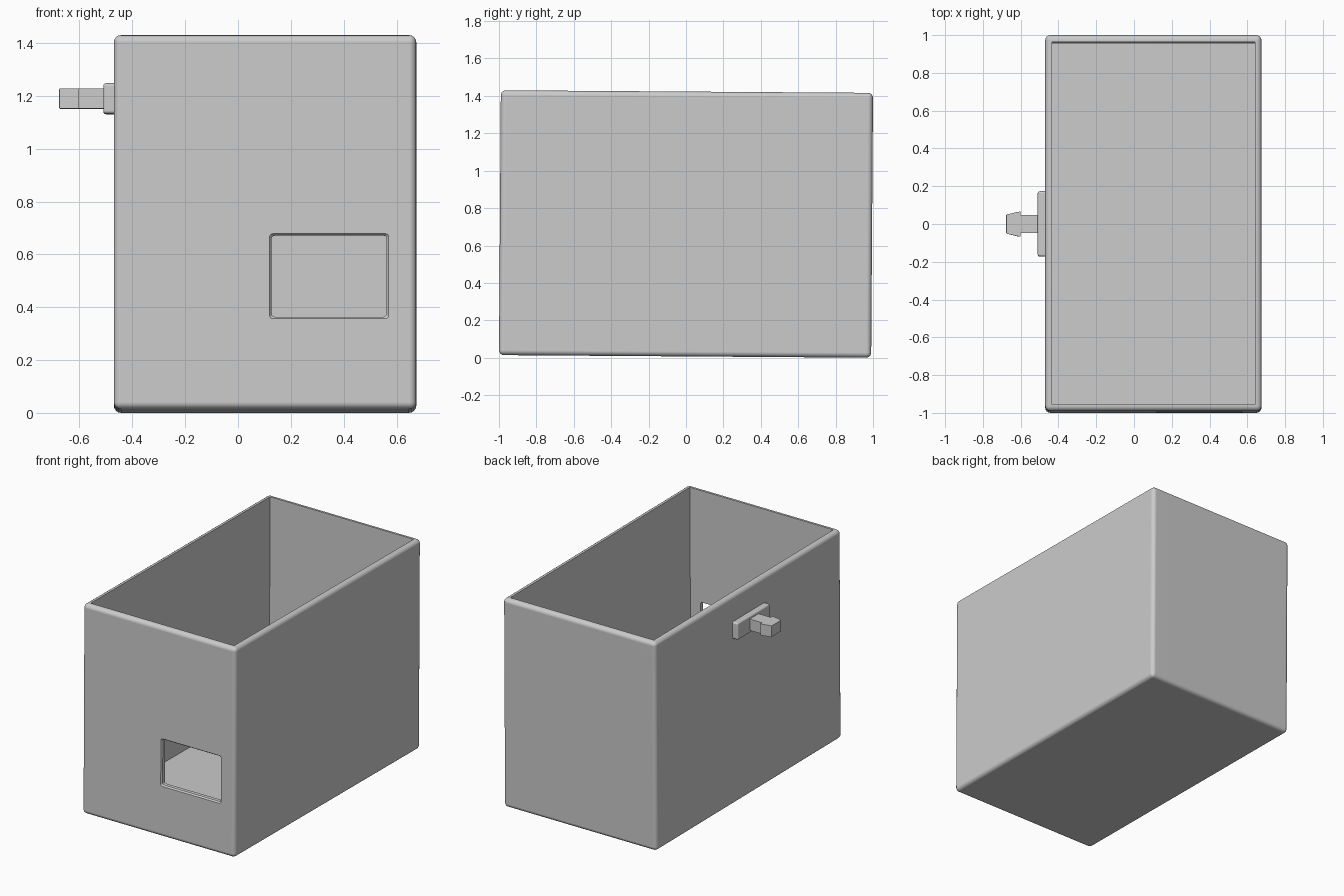
import bpy, bmesh
from mathutils import Matrix, Vector

if "Cube" in bpy.data.objects:
    bpy.data.objects.remove(bpy.data.objects["Cube"], do_unlink=True)

grey = bpy.data.materials.new("light grey")
grey.use_nodes = True
grey.diffuse_color = (0.6, 0.6, 0.6, 1)
grey.node_tree.nodes["Principled BSDF"].inputs["Base Color"].default_value = grey.diffuse_color

# The whole model leans very slightly about its middle
PIVOT = Vector((0, 0, 0.715))
LEAN = Matrix.Translation(PIVOT) @ Matrix.Rotation(-0.007, 4, "X") @ Matrix.Translation(-PIVOT)


def box(lo, hi):
    """bmesh box between two corners"""
    bm = bmesh.new()
    bmesh.ops.create_cube(bm, size=1)
    for v in bm.verts:
        v.co = [lo[i] + (v.co[i] + 0.5) * (hi[i] - lo[i]) for i in range(3)]
    return bm


def round_edges(bm, edges, radius, segments=4):
    bmesh.ops.bevel(bm, geom=edges, offset=radius, segments=segments,
                    profile=0.5, affect="EDGES", clamp_overlap=True)


def make(name, bm):
    bmesh.ops.recalc_face_normals(bm, faces=bm.faces)
    mesh = bpy.data.meshes.new(name)
    bm.to_mesh(mesh)
    bm.free()
    obj = bpy.data.objects.new(name, mesh)
    bpy.context.collection.objects.link(obj)
    mesh.materials.append(grey)
    return obj


def activate(obj):
    bpy.ops.object.select_all(action="DESELECT")
    obj.select_set(True)
    bpy.context.view_layer.objects.active = obj


def finish(obj):
    activate(obj)
    bpy.ops.object.shade_smooth_by_angle(angle=0.6)
    weighted = obj.modifiers.new("even_shading", "WEIGHTED_NORMAL")
    weighted.keep_sharp = True
    obj.matrix_world = LEAN


# Open bin: inset the top of a block and push it down to the floor
LOW, HIGH = (-0.47, -0.995, 0.007), (0.675, 0.995, 1.423)
WALL, FLOOR = 0.05, 0.05
bm = box(LOW, HIGH)
outer = list(bm.edges)
top = max(bm.faces, key=lambda f: f.calc_center_median().z)
bmesh.ops.inset_region(bm, faces=[top], thickness=WALL)
rim = list(top.edges)
sunk = bmesh.ops.extrude_discrete_faces(bm, faces=[top])["faces"][0]
for v in sunk.verts:
    v.co.z = FLOOR
rim = [e for e in bm.edges if all(v.co.z > 1.4 for v in e.verts)
       and all(abs(v.co.y) < 0.97 for v in e.verts)]
outer = [e for e in bm.edges if all(
    abs(abs(v.co.y) - HIGH[1]) < 0.001 for v in e.verts)]
outer += [e for e in bm.edges if e not in outer and len({round(v.co.x, 3) for v in e.verts}) == 1
          and abs(e.verts[0].co.x - 0.1025) > 0.56]
bmesh.ops.remove_doubles(bm, verts=bm.verts, dist=0.0001)
round_edges(bm, [e for e in outer if e.is_valid], 0.027)
rim = [e for e in bm.edges if e.is_valid and all(
    v.co.z > 1.42 and abs(v.co.y) < 0.95 and -0.43 < v.co.x < 0.63 for v in e.verts)]
round_edges(bm, rim, 0.008, 2)
bin_body = make("bin_body", bm)

# Window through the front wall, with rounded corners and a flared lip
bm = box((0.127, -0.985, 0.357), (0.563, -0.9, 0.664))
round_edges(bm, [e for e in bm.edges
                 if abs(e.verts[0].co.y - e.verts[1].co.y) > 0.01], 0.012, 3)
front = min(bm.faces, key=lambda f: f.calc_center_median().y)
mouth = bmesh.ops.extrude_discrete_faces(bm, faces=[front])["faces"][0]
middle = mouth.calc_center_median()
for v in mouth.verts:
    v.co.y = -1.005
    v.co.x += 0.015 if v.co.x > middle.x else -0.015
    v.co.z += 0.015 if v.co.z > middle.z else -0.015
cutter = make("window_cutter", bm)
cutter.hide_render = True
cut = bin_body.modifiers.new("window", "BOOLEAN")
cut.operation, cut.solver, cut.object = "DIFFERENCE", "EXACT", cutter
activate(bin_body)
bpy.ops.object.modifier_apply(modifier=cut.name)
bpy.data.objects.remove(cutter, do_unlink=True)
finish(bin_body)

# Mounting plate on the right wall
bm = box((-0.51, -0.176, 1.131), (-0.465, 0.17, 1.247))
round_edges(bm, [e for e in bm.edges if min(v.co.x for v in e.verts) < -0.5], 0.012, 3)
finish(make("clip_plate", bm))

# Stem and barbed head, one outline extruded upwards
half = [(-0.50, 0.047), (-0.602, 0.047), (-0.602, 0.066), (-0.618, 0.064), (-0.677, 0.05)]
outline = half + [(x, -y) for x, y in reversed(half)]
bm = bmesh.new()
base = bm.faces.new([bm.verts.new((x, y - 0.004, 1.151)) for x, y in outline])
raised = bmesh.ops.extrude_face_region(bm, geom=[base])["geom"]
bmesh.ops.translate(bm, vec=(0, 0, 0.077),
                    verts=[g for g in raised if isinstance(g, bmesh.types.BMVert)])
round_edges(bm, [e for e in bm.edges if all(v.co.x < -0.67 for v in e.verts)], 0.005, 2)
finish(make("clip_hook", bm))
